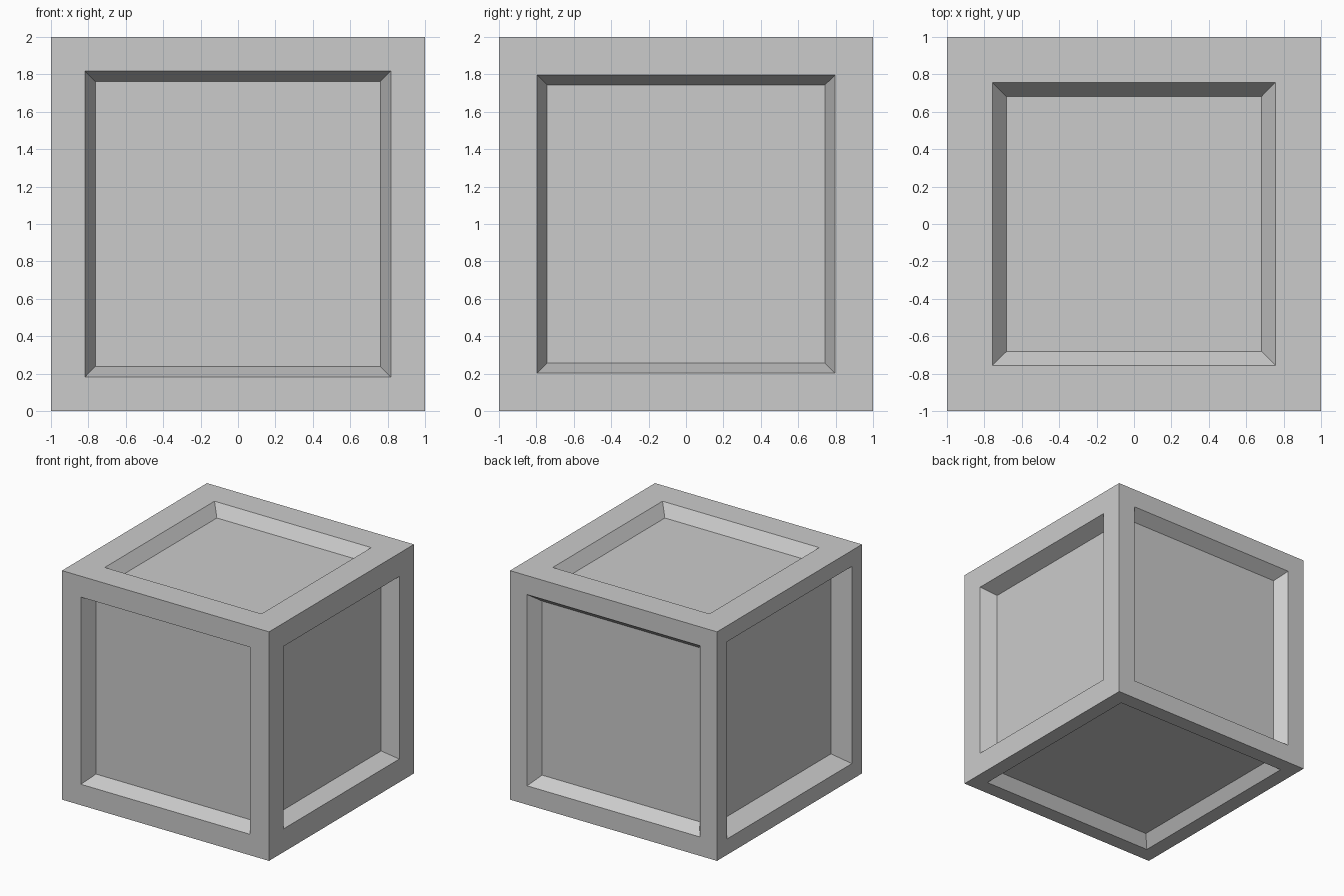
import bpy
import bmesh
from mathutils import Vector

if "Cube" in bpy.data.objects:
    bpy.data.objects.remove(bpy.data.objects["Cube"])

# outward direction, half size of opening, half size of sunken panel, depth
PANELS = [
    ((0, -1, 0), 0.817, 0.763, 0.13),   # front
    ((0, 1, 0), 0.835, 0.76, 0.10),     # back
    ((1, 0, 0), 0.797, 0.742, 0.137),   # right
    ((-1, 0, 0), 0.861, 0.79, 0.153),   # left
    ((0, 0, 1), 0.757, 0.682, 0.098),   # top
    ((0, 0, -1), 0.865, 0.80, 0.10),    # bottom
]

bm = bmesh.new()
bmesh.ops.create_cube(bm, size=2)
sides = list(bm.faces)

# frame border, then sloped walls down to a sunken panel on every side
for face in sides:
    normal = face.normal.copy()
    _, opening, inner, depth = max(PANELS, key=lambda p: Vector(p[0]).dot(normal))
    for width in (1 - opening, opening - inner):
        bmesh.ops.inset_individual(bm, faces=[face], thickness=width, use_even_offset=True)
    bmesh.ops.translate(bm, verts=face.verts[:], vec=-normal * depth)

# stand the box on the ground
bmesh.ops.translate(bm, verts=bm.verts[:], vec=(0, 0, 1))
bm.normal_update()
mesh = bpy.data.meshes.new("panelled_crate")
bm.to_mesh(mesh)
bm.free()
bpy.context.collection.objects.link(bpy.data.objects.new("panelled_crate", mesh))
